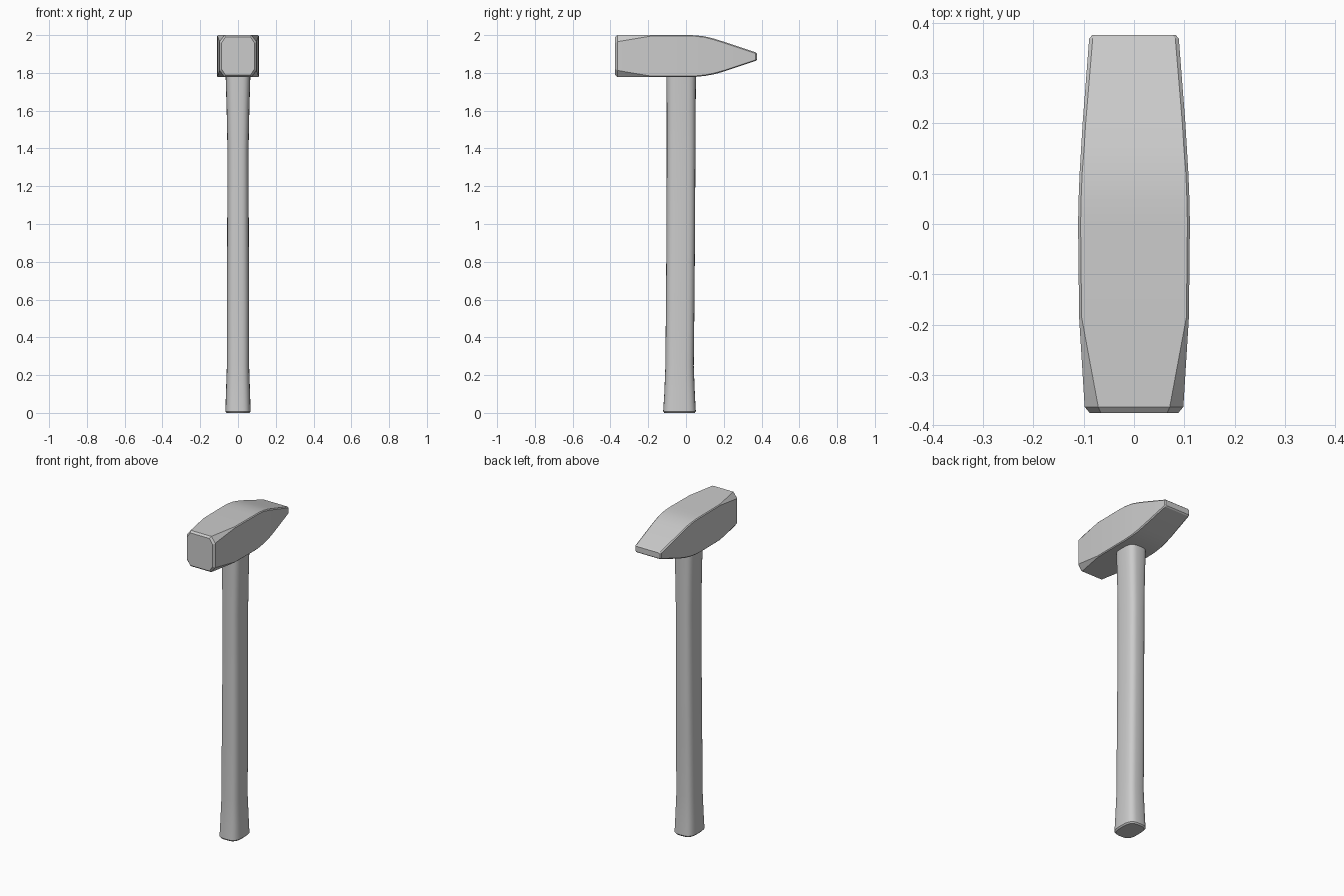
import bpy, bmesh
from math import cos, sin, pi, radians, copysign

if "Cube" in bpy.data.objects:
    bpy.data.objects.remove(bpy.data.objects["Cube"])


def loft(name, rings, angle):
    """Skin a list of closed point rings, cap both ends, smooth by angle."""
    bm = bmesh.new()
    loops = [[bm.verts.new(p) for p in ring] for ring in rings]
    n = len(loops[0])
    for a, b in zip(loops, loops[1:]):
        for i in range(n):
            j = (i + 1) % n
            bm.faces.new((a[i], a[j], b[j], b[i]))
    bm.faces.new(loops[0])
    bm.faces.new(loops[-1])
    bmesh.ops.recalc_face_normals(bm, faces=bm.faces)
    mesh = bpy.data.meshes.new(name)
    bm.to_mesh(mesh)
    bm.free()
    obj = bpy.data.objects.new(name, mesh)
    bpy.context.collection.objects.link(obj)
    bpy.ops.object.select_all(action='DESELECT')
    obj.select_set(True)
    bpy.context.view_layer.objects.active = obj
    bpy.ops.object.shade_smooth_by_angle(angle=radians(angle))
    return obj


def octagon(y, w, zb, zt, cx, cz):
    """Rectangle section with cut corners, in the xz plane."""
    return [(-w + cx, y, zb), (w - cx, y, zb), (w, y, zb + cz), (w, y, zt - cz),
            (w - cx, y, zt), (-w + cx, y, zt), (-w, y, zt - cz), (-w, y, zb + cz)]


def rounded(z, hx, y0, y1, n=32, power=3.2):
    """Soft-cornered rectangle section, in the xy plane."""
    pts = []
    for i in range(n):
        c, s = cos(2 * pi * i / n), sin(2 * pi * i / n)
        x = copysign(abs(c) ** (2 / power), c) * hx
        y = copysign(abs(s) ** (2 / power), s) * (y1 - y0) / 2
        pts.append((x, y + (y0 + y1) / 2, z))
    return pts


# Head: square striking face at the front, wedge peen at the back
head_sections = [
    # y, half width, bottom, top, corner cut x, corner cut z
    (-0.375, 0.088, 1.788, 1.990, 0.022, 0.033),
    (-0.363, 0.098, 1.778, 2.000, 0.027, 0.035),
    (-0.185, 0.109, 1.778, 2.000, 0.005, 0.005),
    (0.000, 0.111, 1.778, 2.000, 0.005, 0.005),
    (0.050, 0.110, 1.779, 1.999, 0.005, 0.005),
    (0.100, 0.108, 1.784, 1.993, 0.005, 0.005),
    (0.150, 0.105, 1.793, 1.981, 0.006, 0.006),
    (0.200, 0.102, 1.807, 1.965, 0.006, 0.006),
    (0.368, 0.089, 1.863, 1.909, 0.007, 0.006),
    (0.375, 0.083, 1.869, 1.903, 0.006, 0.005),
]
loft("hammer_head", [octagon(*s) for s in head_sections], 20)

# Handle: slim shaft flared at the grip end and below the head
handle_sections = [
    # z, half width, y min, y max
    (0.000, 0.060, -0.115, 0.046),
    (0.008, 0.067, -0.121, 0.052),
    (0.100, 0.064, -0.115, 0.047),
    (0.250, 0.059, -0.109, 0.041),
    (0.600, 0.059, -0.106, 0.045),
    (1.000, 0.057, -0.103, 0.048),
    (1.400, 0.056, -0.102, 0.050),
    (1.600, 0.060, -0.102, 0.051),
    (1.800, 0.066, -0.104, 0.053),
]
loft("handle", [rounded(*s) for s in handle_sections], 35)
